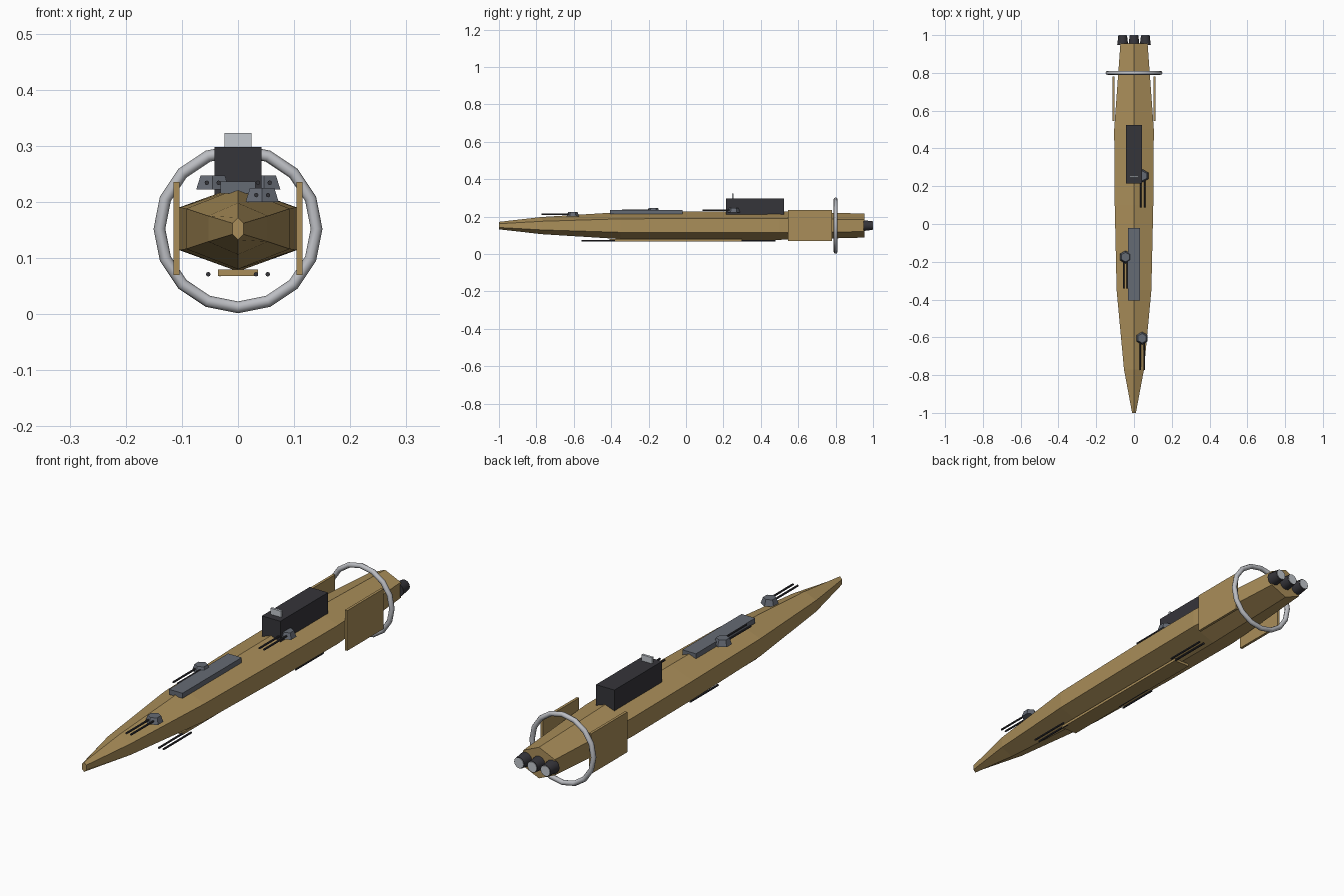
import bpy, bmesh, math
from mathutils import Matrix

cube = bpy.data.objects.get("Cube")
if cube:
    bpy.data.objects.remove(cube, do_unlink=True)


def material(name, rgb):
    m = bpy.data.materials.new(name)
    m.use_nodes = True
    m.diffuse_color = (*rgb, 1)
    m.node_tree.nodes["Principled BSDF"].inputs["Base Color"].default_value = (*rgb, 1)
    return m


TAN = material("tan hull", (0.40, 0.27, 0.10))
DARK = material("dark metal", (0.036, 0.035, 0.042))
SLATE = material("slate grey", (0.13, 0.145, 0.175))
SILVER = material("silver", (0.50, 0.51, 0.54))
PALE = material("pale grey", (0.55, 0.58, 0.62))

AXIS_Z = 0.152  # height of the hull centreline


def finish(name, bm, mat):
    bmesh.ops.recalc_face_normals(bm, faces=bm.faces)
    mesh = bpy.data.meshes.new(name)
    bm.to_mesh(mesh)
    bm.free()
    mesh.materials.append(mat)
    obj = bpy.data.objects.new(name, mesh)
    bpy.context.collection.objects.link(obj)
    return obj


def box(name, mat, x, y, z):
    """Box from (min, max) pairs."""
    bm = bmesh.new()
    bmesh.ops.create_cube(bm, size=1)
    for v in bm.verts:
        v.co = [lo + (hi - lo) * (c + 0.5) for c, (lo, hi) in zip(v.co, (x, y, z))]
    return finish(name, bm, mat)


def cone(name, mat, sides, r1, r2, length, centre, along_y=False):
    bm = bmesh.new()
    turn = Matrix.Rotation(-math.pi / 2, 4, "X") if along_y else Matrix()
    bmesh.ops.create_cone(bm, cap_ends=True, segments=sides, radius1=r1, radius2=r2,
                          depth=length, matrix=Matrix.Translation(centre) @ turn)
    return finish(name, bm, mat)


def smooth(obj):
    bpy.ops.object.select_all(action="DESELECT")
    obj.select_set(True)
    bpy.context.view_layer.objects.active = obj
    bpy.ops.object.shade_smooth_by_angle(angle=math.radians(50))


# Hull: hexagonal sections (y, half width, half height) joined end to end
sections = [(-1, 0.01, 0.02), (-0.77, 0.053, 0.046), (-0.35, 0.092, 0.072),
            (0.1, 0.102, 0.076), (0.5, 0.105, 0.076), (0.955, 0.072, 0.064)]
bm = bmesh.new()
rings = []
for y, w, h in sections:
    rings.append([bm.verts.new((w * math.cos(a) / math.cos(math.pi / 6), y,
                                AXIS_Z + h * math.sin(a)))
                  for a in (math.radians(30 + 60 * i) for i in range(6))])
for a, b in zip(rings, rings[1:]):
    for i in range(6):
        j = (i + 1) % 6
        bm.faces.new((a[i], a[j], b[j], b[i]))
bm.faces.new(rings[0])
bm.faces.new(rings[-1])
finish("hull", bm, TAN)

# Deck and keel plates, command block and its sensor panel
box("deck_plate", SLATE, (-0.031, 0.031), (-0.405, -0.02), (0.215, 0.236))
box("keel_plate", TAN, (-0.036, 0.036), (-0.41, 0.30), (0.068, 0.079))
box("command_block", DARK, (-0.042, 0.042), (0.215, 0.525), (0.19, 0.298))
box("sensor_panel", PALE, (-0.024, 0.024), (0.245, 0.255), (0.297, 0.323))

# Side fins
for side, name in ((1, "left_fin"), (-1, "right_fin")):
    box(name, TAN, sorted((side * 0.104, side * 0.115)), (0.545, 0.78), (0.07, 0.235))


def twin_barrels(name, x, y, z):
    for dx, side in ((-0.0105, "right"), (0.0105, "left")):
        cone(f"{name}_{side}_barrel", DARK, 8, 0.004, 0.004, 0.18,
             (x + dx, y - 0.077, z), along_y=True)


# Upper gun turrets
for name, x, y, z in (("fore_turret", 0.043, -0.605, 0.200),
                      ("middle_turret", -0.045, -0.175, 0.222),
                      ("aft_turret", 0.046, 0.255, 0.222)):
    cone(name, SLATE, 6, 0.034, 0.025, 0.025, (x, y, z + 0.0125))
    twin_barrels(name, x, y, z + 0.012)

# Lower gun barrels
for name, x, y in (("lower_fore", 0.0425, -0.393), ("lower_middle", -0.0425, 0.035),
                   ("lower_aft", 0.0425, 0.465)):
    twin_barrels(name, x, y, 0.071)

# Stern ring
bm = bmesh.new()
STEPS, TUBE = 16, 8
grid = []
for i in range(STEPS):
    a = math.tau * i / STEPS
    row = []
    for j in range(TUBE):
        b = math.tau * j / TUBE
        r = 0.14 + 0.0105 * math.cos(b)
        row.append(bm.verts.new((r * math.cos(a), 0.8 + 0.0105 * math.sin(b),
                                 AXIS_Z + r * math.sin(a))))
    grid.append(row)
for i in range(STEPS):
    for j in range(TUBE):
        n, k = (i + 1) % STEPS, (j + 1) % TUBE
        bm.faces.new((grid[i][j], grid[n][j], grid[n][k], grid[i][k]))
smooth(finish("stern_ring", bm, SILVER))

# Engine nozzles with pale exhaust discs
for x, name in ((-0.06, "right"), (0, "middle"), (0.06, "left")):
    smooth(cone(f"{name}_engine", DARK, 12, 0.029, 0.023, 0.05,
                (x, 0.973, AXIS_Z), along_y=True))
    cone(f"{name}_exhaust", PALE, 12, 0.021, 0.021, 0.004,
         (x, 0.998, AXIS_Z), along_y=True)
